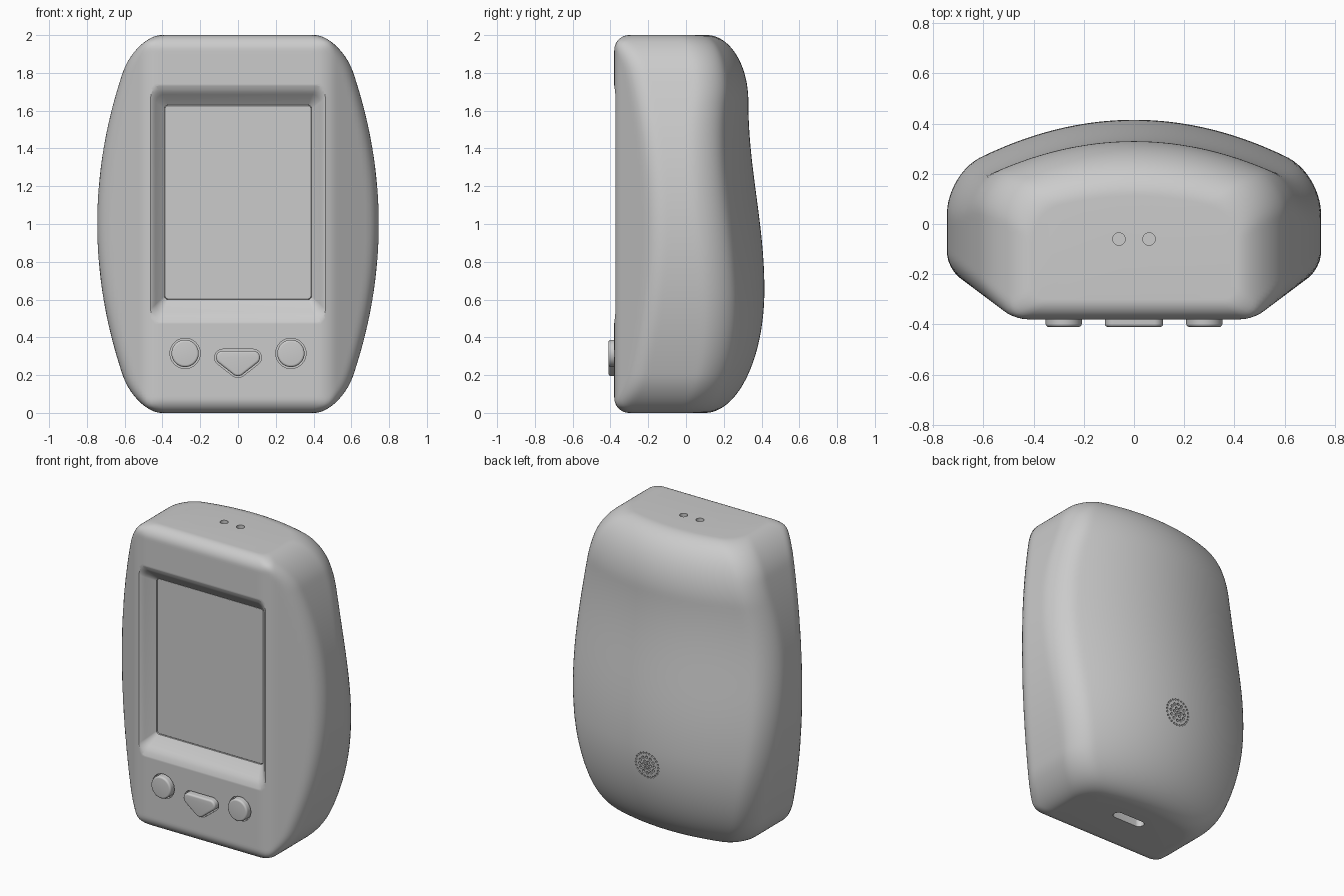
import bpy, bmesh
from math import sin, cos, pi, sqrt, hypot

if "Cube" in bpy.data.objects:
    bpy.data.objects.remove(bpy.data.objects["Cube"])


def loft(bm, rings):
    """Skin a stack of equal-length closed rings and cap both ends."""
    vs = [[bm.verts.new(p) for p in r] for r in rings]
    n = len(vs[0])
    for a, b in zip(vs, vs[1:]):
        for i in range(n):
            bm.faces.new((a[i], a[(i + 1) % n], b[(i + 1) % n], b[i]))
    bm.faces.new(vs[0])
    bm.faces.new(vs[-1])


def finish(name, bm):
    bmesh.ops.recalc_face_normals(bm, faces=bm.faces)
    me = bpy.data.meshes.new(name)
    bm.to_mesh(me)
    bm.free()
    ob = bpy.data.objects.new(name, me)
    bpy.context.collection.objects.link(ob)
    return ob


def activate(ob):
    bpy.ops.object.select_all(action='DESELECT')
    ob.select_set(True)
    bpy.context.view_layer.objects.active = ob


def smooth(ob, angle=30):
    activate(ob)
    bpy.ops.object.shade_smooth_by_angle(angle=angle * pi / 180)


def outline(circles, grow=0.0, n=64):
    """Rounded hull around circles (u, v, r)."""
    pts = []
    for i in range(n):
        a = 2 * pi * (i + 0.5) / n
        c, s = cos(a), sin(a)
        u, v, r = max(circles, key=lambda k: k[0] * c + k[1] * s + k[2])
        pts.append((u + (r + grow) * c, v + (r + grow) * s))
    return pts


def rect(hx, z0, z1, r):
    return [(sx * (hx - r), z, r) for sx in (-1, 1) for z in (z0 + r, z1 - r)]


def on_y(pts, y):
    return [(u, y, v) for u, v in pts]


def on_z(pts, z):
    return [(u, v, z) for u, v in pts]


# ---- body: cross-sections of blended walls, stacked along z ----
def rnd(s):
    s = min(max(s, 0), 1)
    return 1 - sqrt(1 - s * s)


def blend(a, b, r):
    return min(-r, max(a, b)) + hypot(max(a + r, 0), max(b + r, 0))


def section(z, n=200):
    t = abs(z - 1)
    width = 0.745 - 0.21 * t * t - 0.13 * rnd((t - 0.8) / 0.2)
    front = -0.38 + 0.08 * rnd((t - 0.92) / 0.08)
    k = min(max((1.65 - z) / 1.0, 0), 1)
    back = 0.33 + 0.0425 * (1 - cos(pi * k))
    back -= 0.22 * rnd((z - 1.65) / 0.35) + 0.315 * rnd((0.65 - z) / 0.65)

    def field(x, y):
        x = abs(x)
        d = blend(front - y, 0.6 * x - 0.8 * y - 0.588, 0.03)
        d = blend(d, x - width, 0.05)
        return blend(d, (y - back + 0.4 * x * x) / hypot(1, 0.8 * x), 0.11)

    ring = []
    for i in range(n):
        a = 2 * pi * i / n
        lo, hi = 0.0, 1.2
        for _ in range(22):
            m = (lo + hi) / 2
            if field(m * cos(a), -0.1 + m * sin(a)) < 0:
                lo = m
            else:
                hi = m
        ring.append((lo * cos(a), -0.1 + lo * sin(a), z))
    return ring


bm = bmesh.new()
N = 90
loft(bm, [section(1 - cos(pi * i / N)) for i in range(N + 1)])
body = finish("body", bm)

# ---- cutters: screen recess, button wells, vents, port ----
BUTTONS = {
    "left_button": [(-0.28, 0.315, 0.072)],
    "right_button": [(0.28, 0.315, 0.072)],
    "centre_button": [(-0.08, 0.293, 0.036), (0.08, 0.293, 0.036), (0, 0.235, 0.04)],
}
bm = bmesh.new()
prof = [(-0.275, 0), (-0.295, 0), (-0.297, 0.04), (-0.35, 0.65), (-0.362, 0.81),
        (-0.371, 0.97), (-0.379, 1.2), (-0.42, 2.6)]
loft(bm, [on_y(outline(rect(0.39 + 0.07 * o, 0.6 - 0.1 * o, 1.63 + 0.085 * o,
                            0.02 + 0.035 * o)), y) for y, o in prof])
for shape in BUTTONS.values():
    pts = outline(shape, 0.008)
    loft(bm, [on_y(pts, -0.35), on_y(pts, -0.45)])
for x in (-0.06, 0.06):                              # top holes
    pts = outline([(x, -0.06, 0.025)], n=32)
    loft(bm, [on_z(pts, 1.94), on_z(pts, 2.05)])
port = outline([(-0.08, -0.05, 0.032), (0.08, -0.05, 0.032)])
loft(bm, [on_z(port, -0.05), on_z(port, 0.06)])
for count, ring_r, r in ((1, 0, 0.009), (6, 0.026, 0.009), (12, 0.053, 0.009), (24, 0.082, 0.006)):
    for i in range(count):                           # speaker holes
        a = 2 * pi * i / count
        pts = outline([(ring_r * cos(a), 0.54 + ring_r * sin(a), r)], n=12)
        loft(bm, [on_y(pts, 0.37), on_y(pts, 0.46)])
cutter = finish("cutter", bm)
cutter.hide_render = True

mod = body.modifiers.new("cut", 'BOOLEAN')
mod.object = cutter
mod.operation = 'DIFFERENCE'
mod.solver = 'EXACT'
activate(body)
bpy.ops.object.modifier_apply(modifier="cut")
bpy.data.objects.remove(cutter)
smooth(body)

# ---- screen panel ----
bm = bmesh.new()
s = rect(0.389, 0.601, 1.629, 0.019)
loft(bm, [on_y(outline(s), -0.27), on_y(outline(s), -0.286), on_y(outline(s, -0.003), -0.29)])
smooth(finish("screen", bm))

# ---- buttons with rounded rims ----
for name, shape in BUTTONS.items():
    bm = bmesh.new()
    rings = [on_y(outline(shape), -0.345)]
    for i in range(6):
        a = pi / 2 * i / 5
        rings.append(on_y(outline(shape, -0.012 * (1 - cos(a))), -0.398 - 0.012 * sin(a)))
    loft(bm, rings)
    smooth(finish(name, bm))
